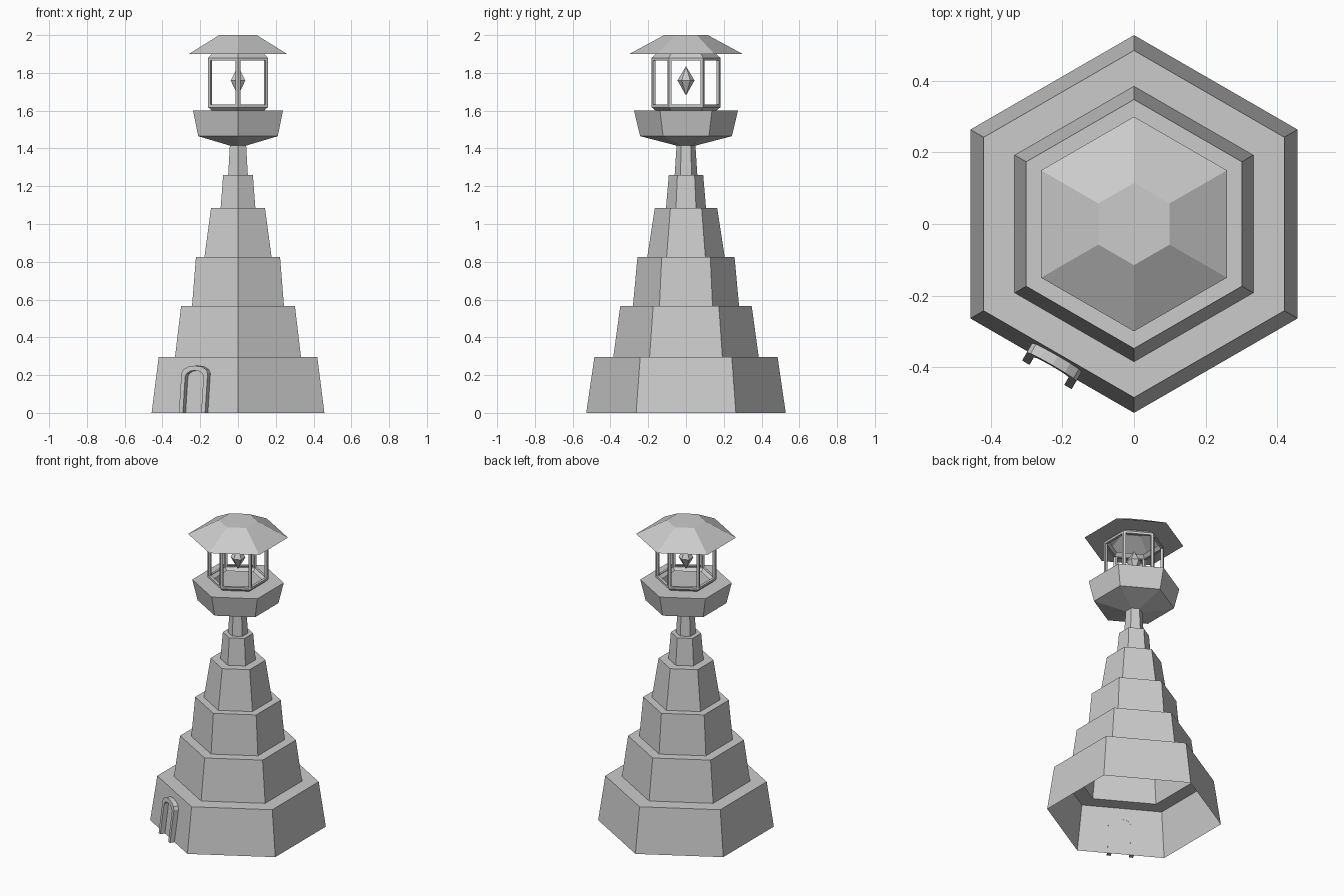
import bpy, bmesh
from math import sin, cos, pi, radians
from mathutils import Vector

if "Cube" in bpy.data.objects:
    bpy.data.objects.remove(bpy.data.objects["Cube"])


def finish(name, bm):
    mesh = bpy.data.meshes.new(name)
    bm.to_mesh(mesh)
    bm.free()
    obj = bpy.data.objects.new(name, mesh)
    bpy.context.collection.objects.link(obj)
    return obj


def hex_shell(name, profile, cap=False, window_band=None):
    """Six-sided open shell from (radius, z) rings, corners on the y axis."""
    bm = bmesh.new()
    rings = []
    for r, z in profile:
        if r == 0:
            rings.append([bm.verts.new((0, 0, z))] * 6)
        else:
            rings.append([bm.verts.new((r * cos(radians(90 + 60 * i)),
                                        r * sin(radians(90 + 60 * i)), z))
                          for i in range(6)])
    panes = []
    for k, (a, b) in enumerate(zip(rings, rings[1:])):
        for i in range(6):
            j = (i + 1) % 6
            corners = list(dict.fromkeys((a[i], a[j], b[j], b[i])))
            face = bm.faces.new(corners)
            if k == window_band:
                panes.append(face)
    if cap:
        bm.faces.new(rings[-1])
    bm.normal_update()
    # window openings with a small inward reveal
    if panes:
        bmesh.ops.inset_individual(bm, faces=panes, thickness=0.02)
        bm.normal_update()
        bmesh.ops.inset_individual(bm, faces=panes, thickness=0.001, depth=-0.016)
        bmesh.ops.delete(bm, geom=panes, context='FACES')
    return finish(name, bm)


# stepped tower: (bottom radius, top radius, top height) per tier
tiers = [(0.528, 0.485, 0.295), (0.385, 0.348, 0.565), (0.281, 0.257, 0.825),
         (0.205, 0.165, 1.085), (0.106, 0.091, 1.26), (0.060, 0.050, 1.415)]
profile, z = [], 0
for r0, r1, top in tiers:
    profile += [(r0, z), (r1, top)]
    z = top
hex_shell("tower", profile)

# gallery cup with its floor ring
hex_shell("gallery", [(0.05, 1.415), (0.243, 1.465), (0.275, 1.6), (0.16, 1.6)])

# lantern room with six open windows
hex_shell("lantern_room", [(0.16, 1.6), (0.182, 1.618), (0.182, 1.88), (0.16, 1.9)],
          window_band=1)

# roof with flat eaves
hex_shell("roof", [(0.16, 1.9), (0.3, 1.9), (0.115, 2.0)], cap=True)

# lamp crystal
hex_shell("lamp_crystal", [(0, 1.68), (0.045, 1.76), (0, 1.835)])


# arched door frame, leaning with the wall of the lowest tier
def arch(half, spring, rise, steps=6):
    pts = [(-half, 0)]
    for i in range(steps + 1):
        t = pi * (1 - i / steps)
        pts.append((half * cos(t), spring + rise * sin(t)))
    return pts + [(half, 0)]


normal = Vector((cos(radians(240)), sin(radians(240)), 0))
along = Vector((-normal.y, normal.x, 0))
bm = bmesh.new()


def place(u, z, depth):
    return bm.verts.new(along * u + normal * (0.457 - 0.125 * z + depth) + Vector((0, 0, z)))


outer, inner = arch(0.08, 0.21, 0.04), arch(0.056, 0.192, 0.033)
loops = [[place(u, z, d) for u, z in pts]
         for pts, d in ((outer, -0.001), (outer, 0.03), (inner, 0.03), (inner, -0.001))]
for k in range(4):
    a, b = loops[k], loops[(k + 1) % 4]
    for i in range(len(a) - 1):
        bm.faces.new((a[i], a[i + 1], b[i + 1], b[i]))
for end in (0, -1):
    bm.faces.new([loop[end] for loop in loops])
bmesh.ops.recalc_face_normals(bm, faces=bm.faces)
finish("door_frame", bm)
